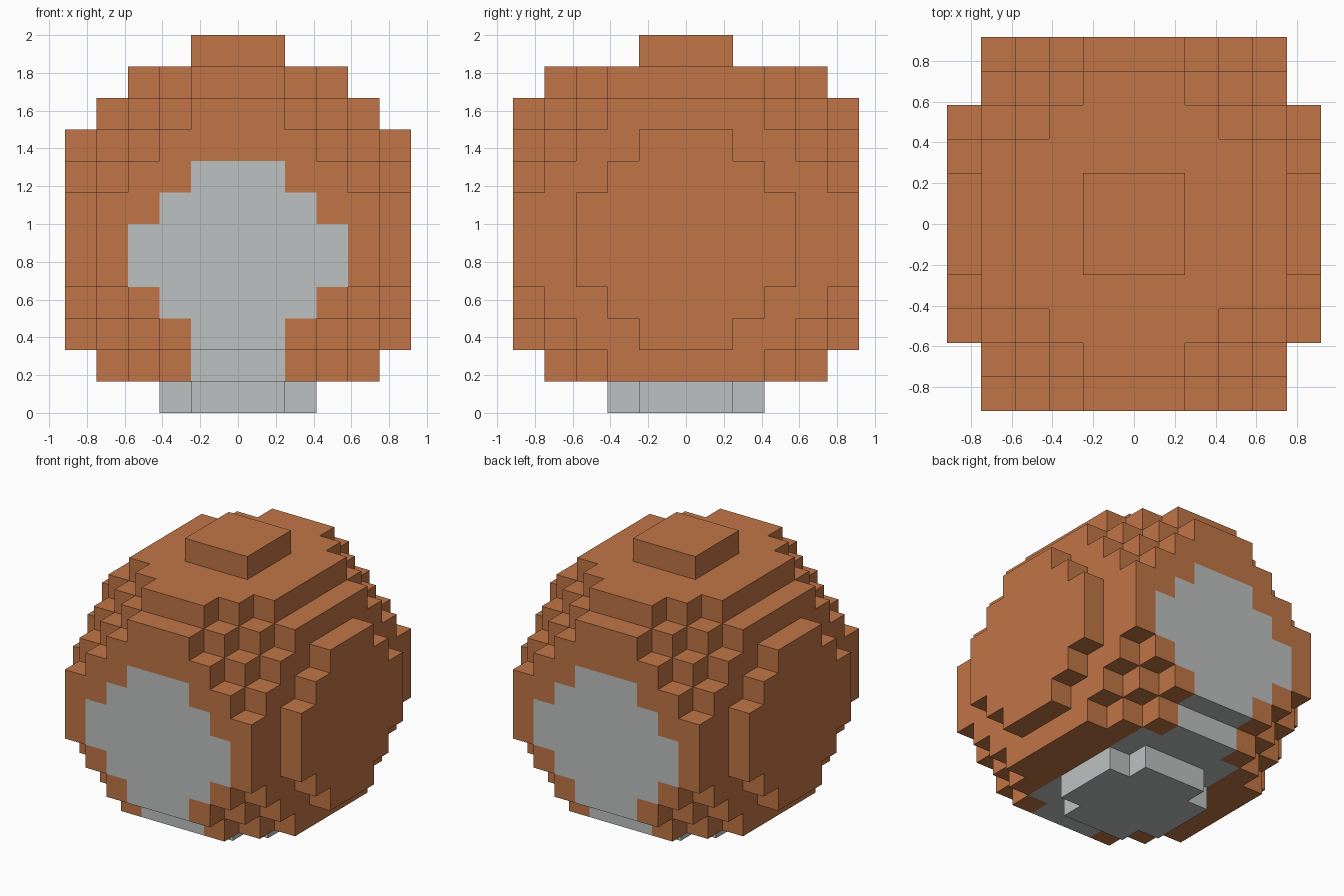
import bpy, bmesh
from mathutils import Vector

cube = bpy.data.objects.get("Cube")
if cube:
    bpy.data.objects.remove(cube, do_unlink=True)

U = 1 / 6  # edge length of one block


def make_material(name, srgb):
    col = [((c / 255 + 0.055) / 1.055) ** 2.4 for c in srgb] + [1.0]
    mat = bpy.data.materials.new(name)
    mat.diffuse_color = col
    mat.use_nodes = True
    mat.node_tree.nodes["Principled BSDF"].inputs["Base Color"].default_value = col
    return mat


ORANGE = make_material("burnt_orange", (193, 117, 70))
GREY = make_material("light_grey", (190, 193, 193))


def build_blocks(name, inside, colour):
    """Skin the blocks accepted by inside(x, y, z), then merge flat areas."""
    cells = {(x, y, z) for x in range(-5, 6) for y in range(-5, 6)
             for z in range(12) if inside(x, y, z)}
    bm = bmesh.new()
    for cell in cells:
        centre = Vector(cell) + Vector((0, 0, 0.5))
        for axis in range(3):
            for sign in (-1, 1):
                n = Vector((0, 0, 0))
                n[axis] = sign
                if tuple(int(a + b) for a, b in zip(cell, n)) in cells:
                    continue
                u = Vector((0, 0, 0))
                u[(axis + 1) % 3] = 0.5
                v = n.cross(u)
                mid = centre + n * 0.5
                face = bm.faces.new([bm.verts.new((mid + o) * U)
                                     for o in (-u - v, u - v, u + v, v - u)])
                face.material_index = colour(cell, n)
    bmesh.ops.remove_doubles(bm, verts=bm.verts[:], dist=0.001)
    bmesh.ops.dissolve_limit(bm, angle_limit=0.02, verts=bm.verts[:],
                             edges=bm.edges[:], delimit={'MATERIAL'})
    mesh = bpy.data.meshes.new(name)
    bm.to_mesh(mesh)
    bm.free()
    mesh.materials.append(ORANGE)
    mesh.materials.append(GREY)
    obj = bpy.data.objects.new(name, mesh)
    bpy.context.collection.objects.link(obj)
    return obj


# Main ball: a block limited per level, with diagonal stepped corners
def in_body(x, y, z):
    x, y = abs(x), abs(y)
    if not 1 <= z <= 10 or x > (3 if z == 10 else 4):
        return False
    if y > (4 if z in (1, 10) else 5):
        return False
    return x + y + z <= 15 and x + y - z <= 5


# Grey patches on front and back run down and across the underside
def body_colour(cell, n):
    x, y, z = abs(cell[0]), abs(cell[1]), cell[2]
    if n.y:
        rows = {0: (1, 7), 1: (1, 7), 2: (3, 6), 3: (4, 5)}.get(x)
        return int(rows is not None and rows[0] <= z <= rows[1])
    if n.z < 0:
        return int(x <= 1 or (x <= 2 and y <= 3))
    return 0


build_blocks("ball_body", in_body, body_colour)


# Raised stepped plates on both sides
def in_plate(x, y, z):
    y = abs(y)
    return y <= 3 and 2 <= z <= 8 and y + z <= 9 and y - z <= -1


for name, side in (("left_side_plate", 5), ("right_side_plate", -5)):
    build_blocks(name, lambda x, y, z, s=side: x == s and in_plate(x, y, z),
                 lambda cell, n: 0)

# Square cap on top
build_blocks("top_cap", lambda x, y, z: z == 11 and max(abs(x), abs(y)) <= 1,
             lambda cell, n: 0)

# Grey foot with notched corners
build_blocks("base_foot",
             lambda x, y, z: z == 0 and max(abs(x), abs(y)) <= 2 and abs(x) + abs(y) <= 3,
             lambda cell, n: 1)
